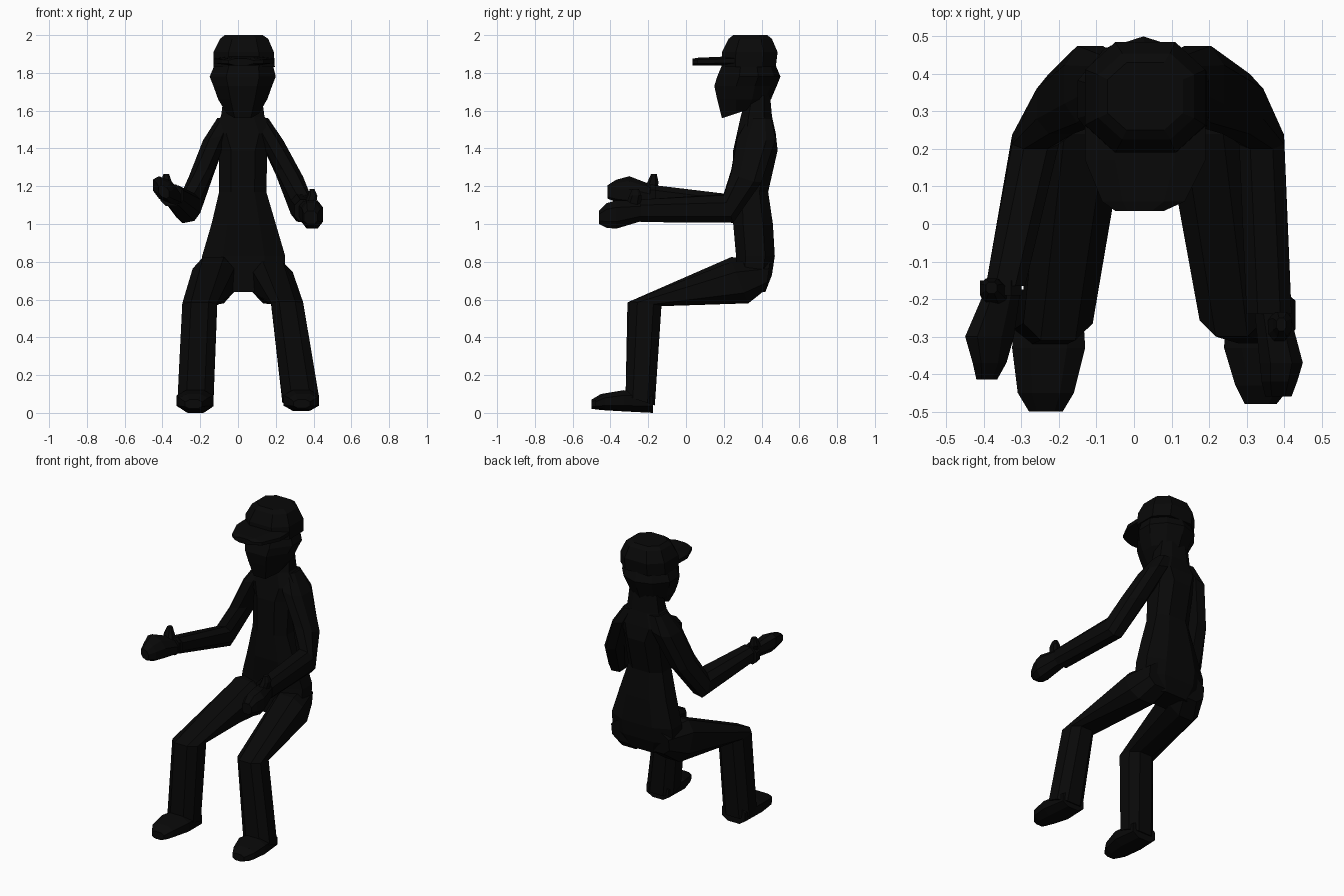
import bpy, bmesh

black = bpy.data.materials.new("black")
black.diffuse_color = (0.0025, 0.0025, 0.0025, 1)

# cross-sections: chamfered box, and a skull with a pointed back
OCT = [(-1, -.5), (-.5, -1), (.5, -1), (1, -.5), (1, .5), (.5, 1), (-.5, 1), (-1, .5)]
SKULL = [(-1, -.3), (-.5, -1), (.5, -1), (1, -.3), (1, .3), (.6, .8), (0, 1), (-.6, .8), (-1, .3)]


def loft(name, rings, section=OCT):
    """Rings: x0, x1, then (y, z) of the first and second edge, optional sideways tilt."""
    bm = bmesh.new()
    loops = []
    for r in rings:
        x0, x1, ya, za, yb, zb = r[:6]
        tilt = r[6] if len(r) > 6 else 0
        hx = (x1 - x0) / 2
        loop = []
        for u, v in section:
            t = (v + 1) / 2
            loop.append(bm.verts.new(((x0 + x1) / 2 + u * hx,
                                      ya + (yb - ya) * t,
                                      za + (zb - za) * t + tilt * u * hx)))
        loops.append(loop)
    n = len(section)
    for a, b in zip(loops, loops[1:]):
        for i in range(n):
            j = (i + 1) % n
            bm.faces.new((a[i], a[j], b[j], b[i]))
    bm.faces.new(loops[0])
    bm.faces.new(loops[-1])
    bmesh.ops.recalc_face_normals(bm, faces=bm.faces)
    me = bpy.data.meshes.new(name)
    bm.to_mesh(me)
    bm.free()
    me.materials.append(black)
    ob = bpy.data.objects.new(name, me)
    bpy.context.collection.objects.link(ob)
    return ob


def level(z, x0, x1, y0, y1, tilt=0):
    return (x0, x1, y0, z, y1, z, tilt)


def upright(y, x0, x1, z0, z1, tilt=0):
    return (x0, x1, y, z0, y, z1, tilt)


# torso with neck
loft("torso", [level(1.68, -.075, .125, .32, .445), level(1.57, -.09, .14, .29, .455),
               level(1.48, -.15, .20, .27, .475), level(1.39, -.10, .155, .25, .485),
               level(1.17, -.10, .15, .25, .435), level(1.00, -.14, .20, .25, .46),
               level(.83, -.19, .25, .265, .47), level(.73, -.19, .25, .26, .455),
               level(.64, -.13, .18, .26, .42)])

# head
loft("head", [(-.06, .11, .19, 1.56, .40, 1.63), (-.105, .155, .165, 1.66, .45, 1.66),
              level(1.73, -.13, .18, .15, .48), level(1.78, -.15, .20, .165, .50),
              level(1.84, -.125, .185, .19, .475)], SKULL)

# cap
loft("cap_crown", [level(1.83, -.13, .195, .19, .475), level(1.91, -.13, .19, .19, .485),
                   level(1.98, -.095, .16, .225, .455), level(2.0, -.07, .13, .25, .43)])
loft("cap_brim", [upright(.035, -.05, .08, 1.84, 1.875), upright(.06, -.085, .135, 1.84, 1.88),
                  upright(.17, -.13, .19, 1.84, 1.885), upright(.30, -.13, .19, 1.84, 1.89)])

# legs: hip, thigh, bent knee, ankle
loft("right_leg", [(-.18, .01, .445, .80, .425, .655), (-.24, -.02, .24, .825, .33, .58),
                   (-.295, -.11, -.31, .585, -.13, .565), (-.32, -.13, -.32, .09, -.165, .04)])
loft("left_leg", [(.05, .24, .445, .80, .425, .655), (.08, .29, .24, .80, .33, .58),
                  (.175, .345, -.30, .59, -.13, .57), (.235, .43, -.32, .09, -.165, .04)])

# shoes
loft("right_shoe", [upright(-.175, -.31, -.14, 0, .11), upright(-.33, -.325, -.13, .008, .12),
                    upright(-.45, -.31, -.16, .015, .10), upright(-.50, -.28, -.19, .022, .07)])
loft("left_shoe", [upright(-.175, .25, .41, .01, .11), upright(-.33, .24, .43, .012, .12),
                   upright(-.43, .27, .42, .018, .10), upright(-.48, .295, .38, .025, .07)])

# arms: shoulder, upper arm, bent elbow, wrist
loft("right_arm", [level(1.56, -.11, -.02, .33, .45), level(1.46, -.185, -.05, .27, .475, .25),
                   (-.26, -.13, .24, 1.28, .40, 1.23, .25), (-.325, -.20, .20, 1.155, .25, 1.01, .2),
                   upright(-.165, -.395, -.29, 1.205, 1.10)])
loft("left_arm", [level(1.56, .07, .16, .33, .45), level(1.46, .10, .24, .27, .475, -.25),
                  (.20, .345, .24, 1.28, .40, 1.23, -.25), (.28, .40, .20, 1.155, .25, 1.01, -.1),
                  upright(-.24, .30, .42, 1.13, 1.01)])

# cuff and hands
loft("right_cuff", [upright(-.15, -.41, -.30, 1.095, 1.205), upright(-.19, -.41, -.30, 1.095, 1.21)])
loft("right_hand", [upright(-.16, -.39, -.30, 1.11, 1.19, -.4), upright(-.30, -.45, -.32, 1.12, 1.24, -.4),
                    upright(-.37, -.43, -.34, 1.125, 1.225, -.4), upright(-.415, -.42, -.365, 1.14, 1.20, -.4)])
loft("left_hand", [upright(-.22, .32, .41, 1.02, 1.12), upright(-.37, .335, .45, .975, 1.125),
                   upright(-.42, .34, .435, .98, 1.11), upright(-.46, .35, .42, 1.0, 1.07)])

# thumbs
loft("right_thumb", [level(1.15, -.39, -.32, -.25, -.16), level(1.22, -.41, -.35, -.205, -.145),
                     level(1.265, -.395, -.365, -.185, -.155)])
loft("left_thumb", [level(1.08, .34, .41, -.33, -.24), level(1.15, .37, .42, -.30, -.235),
                    level(1.185, .38, .405, -.285, -.25)])
